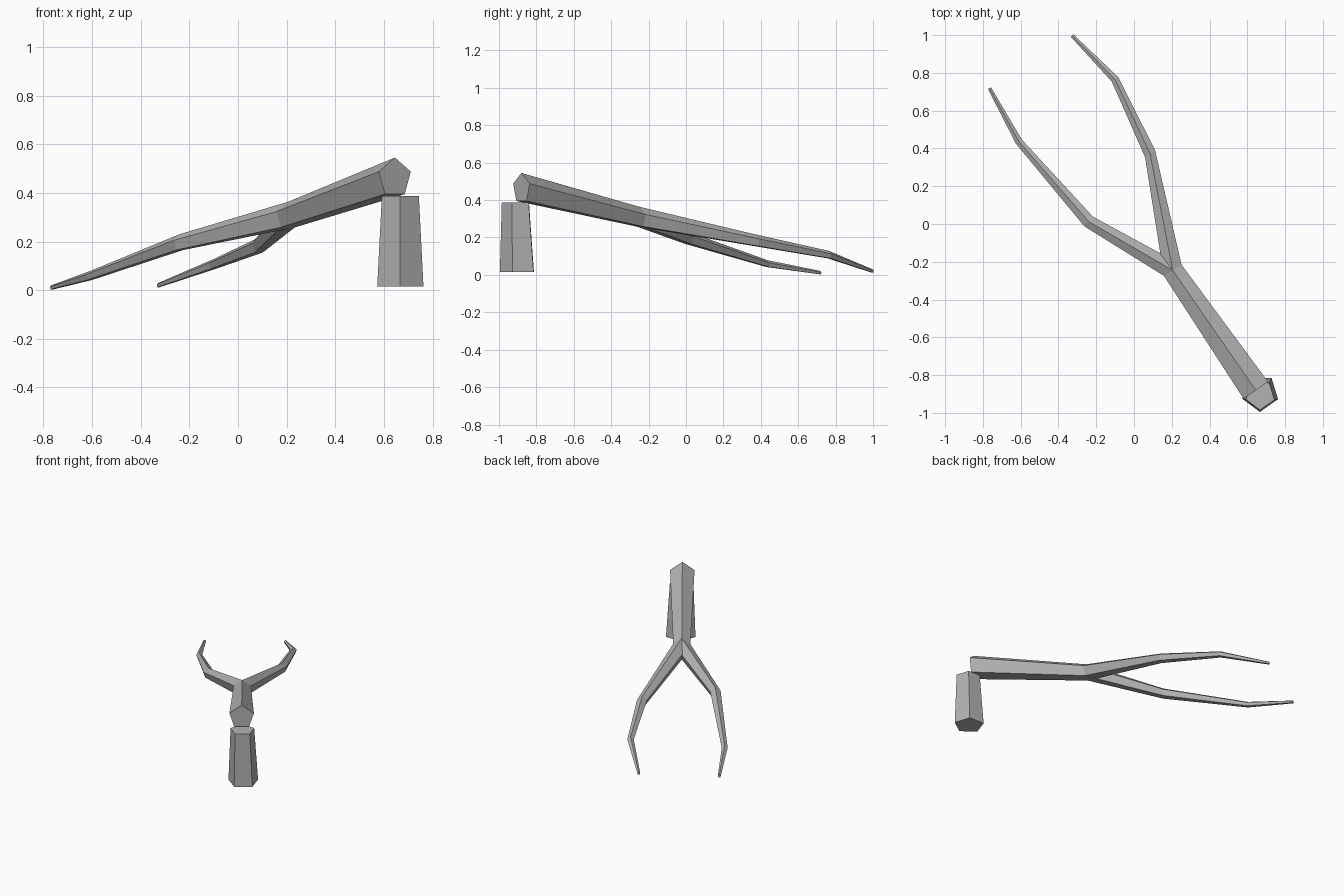
import bpy, bmesh
from math import sin, cos, pi, radians
from mathutils import Vector

cube = bpy.data.objects.get("Cube")
if cube:
    bpy.data.objects.remove(cube, do_unlink=True)

SIDES = 5
grey = bpy.data.materials.new("grey wood")
grey.use_nodes = True
colour = (0.45, 0.45, 0.45, 1)
grey.diffuse_color = colour
grey.node_tree.nodes["Principled BSDF"].inputs["Base Color"].default_value = colour


def finish(bm, name):
    bmesh.ops.recalc_face_normals(bm, faces=bm.faces)
    mesh = bpy.data.meshes.new(name)
    bm.to_mesh(mesh)
    bm.free()
    mesh.materials.append(grey)
    obj = bpy.data.objects.new(name, mesh)
    bpy.context.collection.objects.link(obj)


def ring(bm, centre, radius, across, up):
    """Pentagon of vertices in the plane of two axes, first vertex along up."""
    return [bm.verts.new(Vector(centre) + radius * (up * cos(a) + across * sin(a)))
            for a in (2 * pi * i / SIDES for i in range(SIDES))]


def bridge(bm, a, b):
    for i in range(SIDES):
        j = (i + 1) % SIDES
        bm.faces.new((a[i], a[j], b[j], b[i]))


def limb_ring(bm, centre, radius, heading):
    """Upright pentagon facing along a horizontal heading in degrees."""
    h = radians(heading)
    return ring(bm, centre, radius, Vector((sin(h), -cos(h), 0)), Vector((0, 0, 1)))


# Tapered upright post
bm = bmesh.new()
turn = radians(-91)
across = Vector((-sin(turn), cos(turn), 0))
up = Vector((cos(turn), sin(turn), 0))
base = ring(bm, (0.668, -0.895, 0.015), 0.1, across, up)
top = ring(bm, (0.668, -0.905, 0.387), 0.08, across, up)
bridge(bm, base, top)
bm.faces.new(base)
bm.faces.new(top)
finish(bm, "post")

# Forked branch: a trunk and two limbs sharing the ring at the fork
bm = bmesh.new()
butt = limb_ring(bm, (0.645, -0.88, 0.462), 0.083, 124)
fork = limb_ring(bm, (0.205, -0.245, 0.305), 0.058, 122)
bridge(bm, butt, fork)
bm.faces.new(butt)

limbs = [
    [((-0.24, 0.013, 0.194), 0.036, 138),
     ((-0.61, 0.437, 0.058), 0.02, 125),
     ((-0.765, 0.719, 0.011), 0.01, 119)],
    [((0.085, 0.372, 0.182), 0.034, 125),
     ((-0.1, 0.765, 0.106), 0.022, 125),
     ((-0.327, 0.997, 0.02), 0.01, 134)],
]
for limb in limbs:
    last = fork
    for centre, radius, heading in limb:
        new = limb_ring(bm, centre, radius, heading)
        bridge(bm, last, new)
        last = new
    bm.faces.new(last)
finish(bm, "forked_branch")
